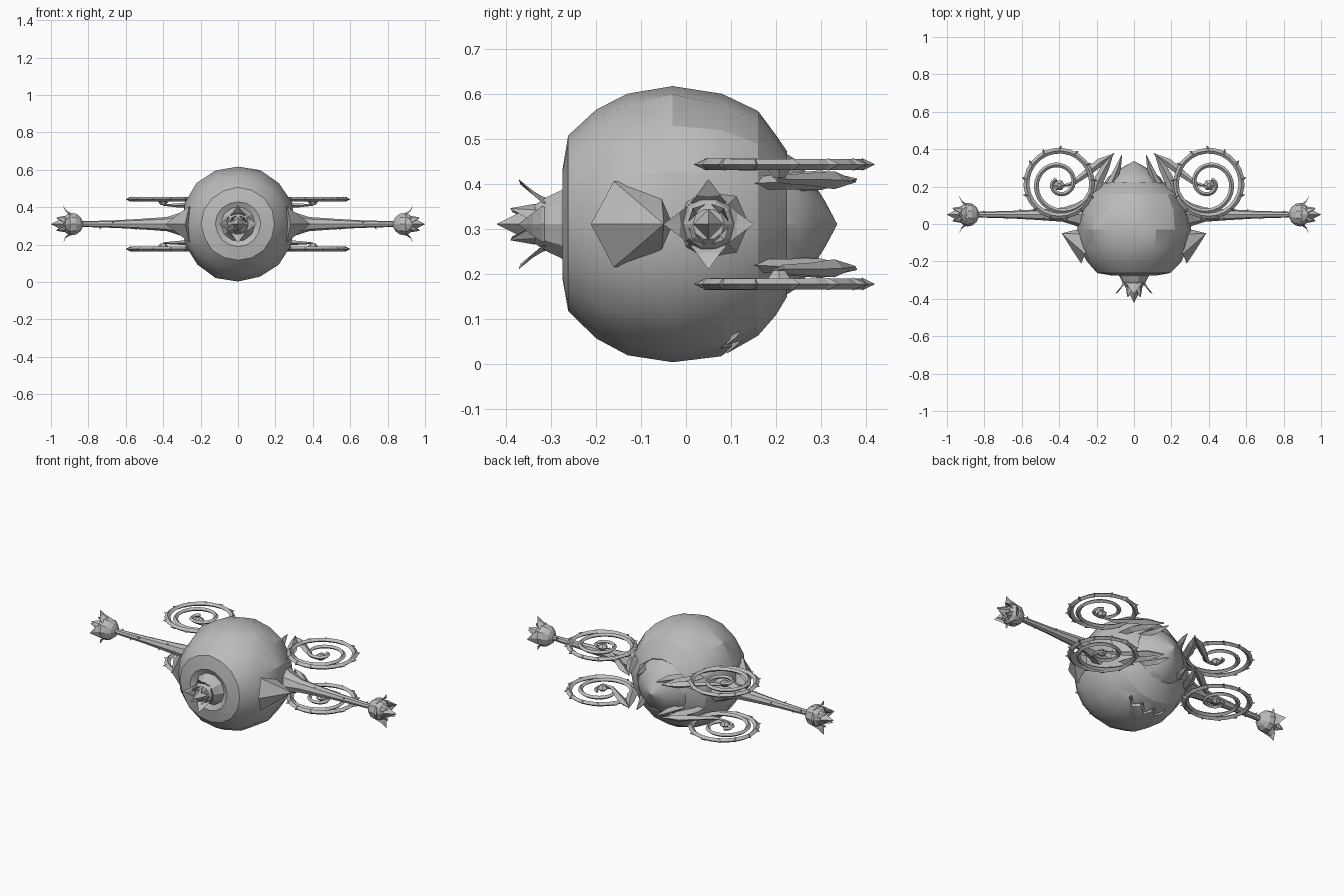
import bpy, bmesh, math, random
from mathutils import Vector, Matrix

random.seed(4)
if "Cube" in bpy.data.objects:
    bpy.data.objects.remove(bpy.data.objects["Cube"])

grey = bpy.data.materials.new("plain grey")
grey.use_nodes = True
grey.diffuse_color = (0.5, 0.5, 0.5, 1)
grey.node_tree.nodes["Principled BSDF"].inputs["Base Color"].default_value = (0.5, 0.5, 0.5, 1)

MID = 0.31  # height of the horizontal symmetry plane


def finish(bm, name, smooth=None):
    """Turn a bmesh into a named object with the shared material."""
    bmesh.ops.recalc_face_normals(bm, faces=bm.faces)
    mesh = bpy.data.meshes.new(name)
    bm.to_mesh(mesh)
    bm.free()
    mesh.materials.append(grey)
    obj = bpy.data.objects.new(name, mesh)
    bpy.context.collection.objects.link(obj)
    if smooth:
        bpy.ops.object.select_all(action='DESELECT')
        bpy.context.view_layer.objects.active = obj
        obj.select_set(True)
        bpy.ops.object.shade_smooth_by_angle(angle=math.radians(smooth))
    return obj


def loft(bm, rings):
    """Bridge closed rings of points and cap both ends."""
    loops = [[bm.verts.new(p) for p in ring] for ring in rings]
    n = len(loops[0])
    for a, b in zip(loops, loops[1:]):
        for i in range(n):
            j = (i + 1) % n
            bm.faces.new((a[i], a[j], b[j], b[i]))
    bm.faces.new(loops[0])
    bm.faces.new(loops[-1])


def frame(origin, axis):
    """Matrix whose local z points along axis."""
    return Matrix.Translation(origin) @ Vector(axis).to_track_quat('Z', 'Y').to_matrix().to_4x4()


def lathe(bm, mat, profile, sides, jitter=0):
    """Revolve (distance, radius) pairs round the local z axis."""
    rings = []
    for d, r in profile:
        ring = []
        for i in range(sides):
            a = math.tau * i / sides
            rr = r * (1 + random.uniform(-jitter, jitter))
            ring.append(mat @ Vector((rr * math.cos(a), rr * math.sin(a), d)))
        rings.append(ring)
    loft(bm, rings)


def horn(bm, path, widths, heights):
    """Sweep a diamond section along a path lying in a level plane."""
    pts = [Vector(p) for p in path]
    rings = []
    for i, p in enumerate(pts):
        t = pts[min(i + 1, len(pts) - 1)] - pts[max(i - 1, 0)]
        side = Vector((-t.y, t.x, 0)).normalized()
        up = Vector((0, 0, heights[i]))
        rings.append([p + side * widths[i], p + up, p - side * widths[i], p - up])
    loft(bm, rings)


def mirror(obj, use_z=False):
    """Mirror across the middle, and across the mid height when asked."""
    pivot = bpy.data.objects.get("mirror_pivot")
    if pivot is None:
        pivot = bpy.data.objects.new("mirror_pivot", None)
        pivot.location.z = MID
        pivot.hide_render = True
        bpy.context.collection.objects.link(pivot)
    mod = obj.modifiers.new("mirror", 'MIRROR')
    mod.use_axis = (True, False, use_z)
    mod.mirror_object = pivot
    mod.use_mirror_merge = False


def petal(bm, mat, angle, rows):
    """Curved pointed petal; rows are (distance, radius, half width)."""
    rot = mat @ Matrix.Rotation(angle, 4, 'Z')
    rings = []
    for d, r, w in rows:
        rings.append([rot @ Vector(p) for p in
                      ((r - w * 0.35, -w, d), (r, 0, d), (r - w * 0.35, w, d), (r - 0.012, 0, d - 0.004))])
    loft(bm, rings)


def flower(bm, mat, bulb, flare):
    """Bulb with four flared petals, four inner petals and a pointed heart."""
    lathe(bm, mat, bulb, 10)
    for k in range(4):
        a = k * math.pi / 2
        petal(bm, mat, a, ((0.04, 0.052, 0.03), (0.07, 0.062, 0.04), (0.09, 0.074, 0.026), (flare, 0.1, 0.001)))
        petal(bm, mat, a + math.pi / 4, ((0.05, 0.042, 0.03), (0.09, 0.045, 0.028), (0.14, 0.05, 0.001)))
    lathe(bm, mat, ((0.06, 0.045), (0.1, 0.036), (0.17, 0.001)), 4)


# Round fruit-shaped hull, with its axis running front to back
to_back = frame((0, 0, MID), (0, 1, 0))
bm = bmesh.new()
lathe(bm, to_back, ((-0.25, 0.07), (-0.275, 0.12), (-0.262, 0.195), (-0.2, 0.255), (-0.13, 0.288),
                    (-0.03, 0.308), (0.08, 0.292), (0.16, 0.25), (0.2, 0.2), (0.225, 0.16), (0.2, 0.14)), 16, 0.015)
hull = finish(bm, "hull", 22)

# Jagged crack under the hull
bm = bmesh.new()
edge = [(-0.12 + 0.04 * i, 0.09 + 0.012 * (-1) ** i) for i in range(7)]
outline = edge + [(x, y + 0.022 - 0.01 * (i % 2)) for i, (x, y) in enumerate(edge)][::-1]
loft(bm, [[Vector((x, y, z)) for x, y in outline] for z in (-0.05, 0.07)])
cutter = finish(bm, "crack_cutter")
cutter.hide_render = True
cutter.hide_viewport = True
cut = hull.modifiers.new("crack", 'BOOLEAN')
cut.operation = 'DIFFERENCE'
cut.object = cutter

# Inner dome poking out of the back
bm = bmesh.new()
lathe(bm, to_back, ((0.15, 0.17), (0.21, 0.165), (0.25, 0.14), (0.285, 0.09), (0.31, 0.05), (0.336, 0.001)), 12)
finish(bm, "rear_dome", 25)

# Crown on the front
bm = bmesh.new()
flower(bm, frame((0, -0.25, MID), (0, -1, 0)),
       ((0, 0.1), (0.03, 0.078), (0.055, 0.066), (0.08, 0.05), (0.1, 0.03)), 0.122)
finish(bm, "front_crown")

# Side thorns that blend the hull into the arms
bm = bmesh.new()
lathe(bm, frame((0.24, -0.11, MID), (0.145, 0.06, 0)),
      ((0, 0.11), (0.06, 0.07), (0.11, 0.035), (0.157, 0.001)), 6)
mirror(finish(bm, "side_thorn"))

# Tapered arms with small barbs
bm = bmesh.new()
arm = frame((0.24, 0.05, MID), (1, 0, 0))
lathe(bm, arm, ((0, 0.1), (0.07, 0.06), (0.14, 0.038), (0.25, 0.03), (0.4, 0.021), (0.6, 0.015)), 8)
for i in range(7):
    a = i * 2.2
    out = Vector((0.5, math.cos(a), math.sin(a)))
    base = Vector((0.4 + i * 0.065, 0.05, MID))
    lathe(bm, frame(base, out), ((0, 0.012), (0.042 - 0.002 * i, 0.001)), 4)
mirror(finish(bm, "thorny_arm", 25))

# Flower buds on the arm ends
bm = bmesh.new()
flower(bm, frame((0.83, 0.05, MID), (1, 0, 0)),
       ((0, 0.016), (0.012, 0.04), (0.035, 0.058), (0.06, 0.063), (0.085, 0.054), (0.105, 0.035)), 0.105)
mirror(finish(bm, "arm_bud"))

# Flat spiral tendrils, above and below on both sides
bm = bmesh.new()
centre = Vector((0.4, 0.217, 0.443))
steps, turns = 66, 2.6


def spiral(t):
    """Full circle first, then winding inwards."""
    turn = t * turns
    r = 0.175 if turn < 1 else 0.175 - 0.15 * ((turn - 1) / (turns - 1)) ** 0.8
    a = math.radians(200) + math.tau * turn
    return centre + Vector((r * math.cos(a), r * math.sin(a), 0))


ts = [i / steps for i in range(steps + 1)]
horn(bm, [spiral(t) for t in ts], [0.017 - 0.007 * t for t in ts], [0.013 - 0.003 * t for t in ts])
for i in range(13):  # barbs on the outer ring
    p = spiral(i / 13 / turns)
    out = (p - centre).normalized()
    swept = out + 0.5 * Vector((-out.y, out.x, 0))
    lathe(bm, frame(p, swept), ((0, 0.014), (0.03, 0.001)), 4)
lathe(bm, frame(centre + Vector((0, -0.01, -0.03)), (0, 0, 1)), ((0, 0.015), (0.02, 0.03), (0.036, 0.01)), 6)
mirror(finish(bm, "spiral_tendril"), True)

# Curved leaf horns that carry the spirals
bm = bmesh.new()
horn(bm, ((0.4, 0.2, 0.412), (0.33, 0.215, 0.41), (0.25, 0.275, 0.41), (0.18, 0.33, 0.408), (0.105, 0.377, 0.405)),
     (0.004, 0.012, 0.02, 0.022, 0.001), (0.004, 0.01, 0.014, 0.02, 0.002))
horn(bm, ((0.22, 0.13, 0.4), (0.195, 0.22, 0.405), (0.155, 0.3, 0.408), (0.11, 0.38, 0.41)),
     (0.02, 0.028, 0.022, 0.001), (0.012, 0.018, 0.022, 0.002))
horn(bm, ((0.16, 0.16, 0.39), (0.115, 0.23, 0.4), (0.085, 0.3, 0.406), (0.065, 0.37, 0.41)),
     (0.02, 0.022, 0.016, 0.001), (0.012, 0.018, 0.02, 0.002))
mirror(finish(bm, "leaf_horn"), True)
